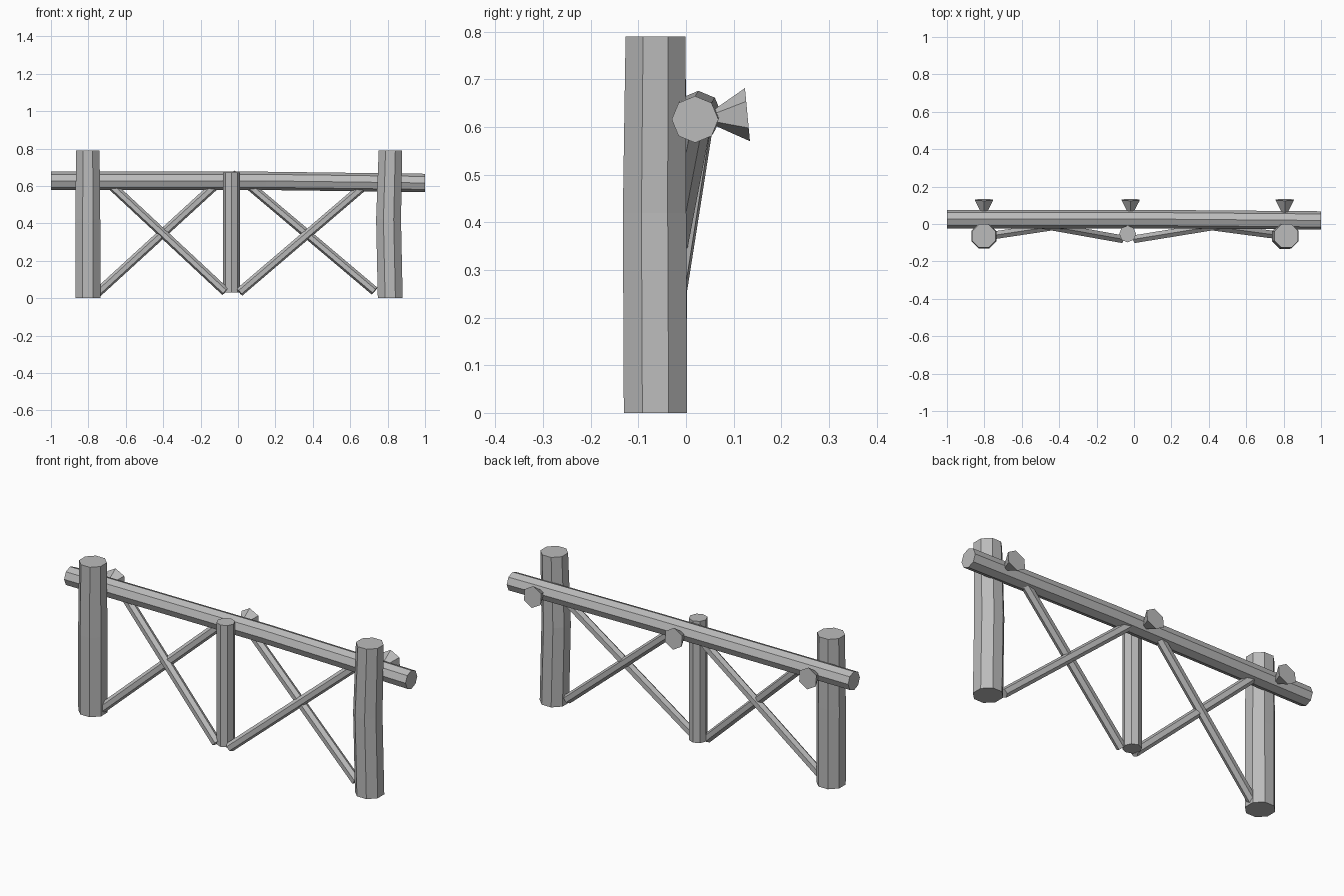
import bpy
import bmesh
import math
from mathutils import Vector

cube = bpy.data.objects.get("Cube")
if cube:
    bpy.data.objects.remove(cube, do_unlink=True)

wood = bpy.data.materials.new("grey wood")
wood.use_nodes = True
grey = (0.5, 0.5, 0.5, 1)
wood.diffuse_color = grey
wood.node_tree.nodes["Principled BSDF"].inputs["Base Color"].default_value = grey


def log(name, path, radii, sides=8, turn=0.0):
    """Flat-faced log: one ring per path point, capped ends; turn is a fraction of a side."""
    points = [Vector(p) for p in path]
    axis = (points[-1] - points[0]).normalized()
    ref = Vector((0, 1, 0)) if abs(axis.z) > 0.9 else Vector((0, 0, 1))
    u = (ref - axis * ref.dot(axis)).normalized()
    v = axis.cross(u)
    bm = bmesh.new()
    rings = []
    for p, r in zip(points, radii):
        angles = [math.tau * (i + turn) / sides for i in range(sides)]
        rings.append([bm.verts.new(p + r * (u * math.cos(a) + v * math.sin(a))) for a in angles])
    for low, high in zip(rings, rings[1:]):
        for i in range(sides):
            j = (i + 1) % sides
            bm.faces.new((low[i], low[j], high[j], high[i]))
    bm.faces.new(rings[0][::-1])
    bm.faces.new(rings[-1])
    bmesh.ops.recalc_face_normals(bm, faces=bm.faces)
    mesh = bpy.data.meshes.new(name)
    bm.to_mesh(mesh)
    bm.free()
    mesh.materials.append(wood)
    obj = bpy.data.objects.new(name, mesh)
    bpy.context.collection.objects.link(obj)
    return obj


# Upright posts, the left one slightly crooked
post_radii = (0.072, 0.072, 0.068)
log("right_post", [(-0.803, -0.064, 0), (-0.803, -0.065, 0.42), (-0.803, -0.064, 0.79)],
    post_radii, turn=0.5)
log("left_post", [(0.814, -0.064, 0), (0.805, -0.066, 0.42), (0.815, -0.064, 0.79)],
    post_radii, turn=0.5)
log("middle_post", [(-0.034, -0.053, 0.03), (-0.034, -0.053, 0.673)], (0.045, 0.045))

# Long top rail with a slight sag at one end
log("top_rail", [(-1, 0.026, 0.627), (0.15, 0.026, 0.627), (1, 0.019, 0.616)],
    (0.049, 0.049, 0.049))

# Crossed braces: foot leans forward, head runs into the rail
braces = {
    "right_brace_rising": ((-0.76, -0.062, 0.02), (-0.115, 0.035, 0.61)),
    "right_brace_falling": ((-0.068, -0.08, 0.035), (-0.685, 0.03, 0.61)),
    "left_brace_rising": ((0.008, -0.08, 0.032), (0.685, 0.03, 0.61)),
    "left_brace_falling": ((0.73, -0.055, 0.038), (0.052, 0.035, 0.61)),
}
for name, ends in braces.items():
    log(name, ends, (0.024, 0.024), sides=6)

# Flared pegs behind the rail
for name, x in (("right_peg", -0.802), ("middle_peg", -0.018), ("left_peg", 0.806)):
    log(name, [(x, 0.055, 0.619), (x, 0.129, 0.626)], (0.014, 0.056), sides=6)
